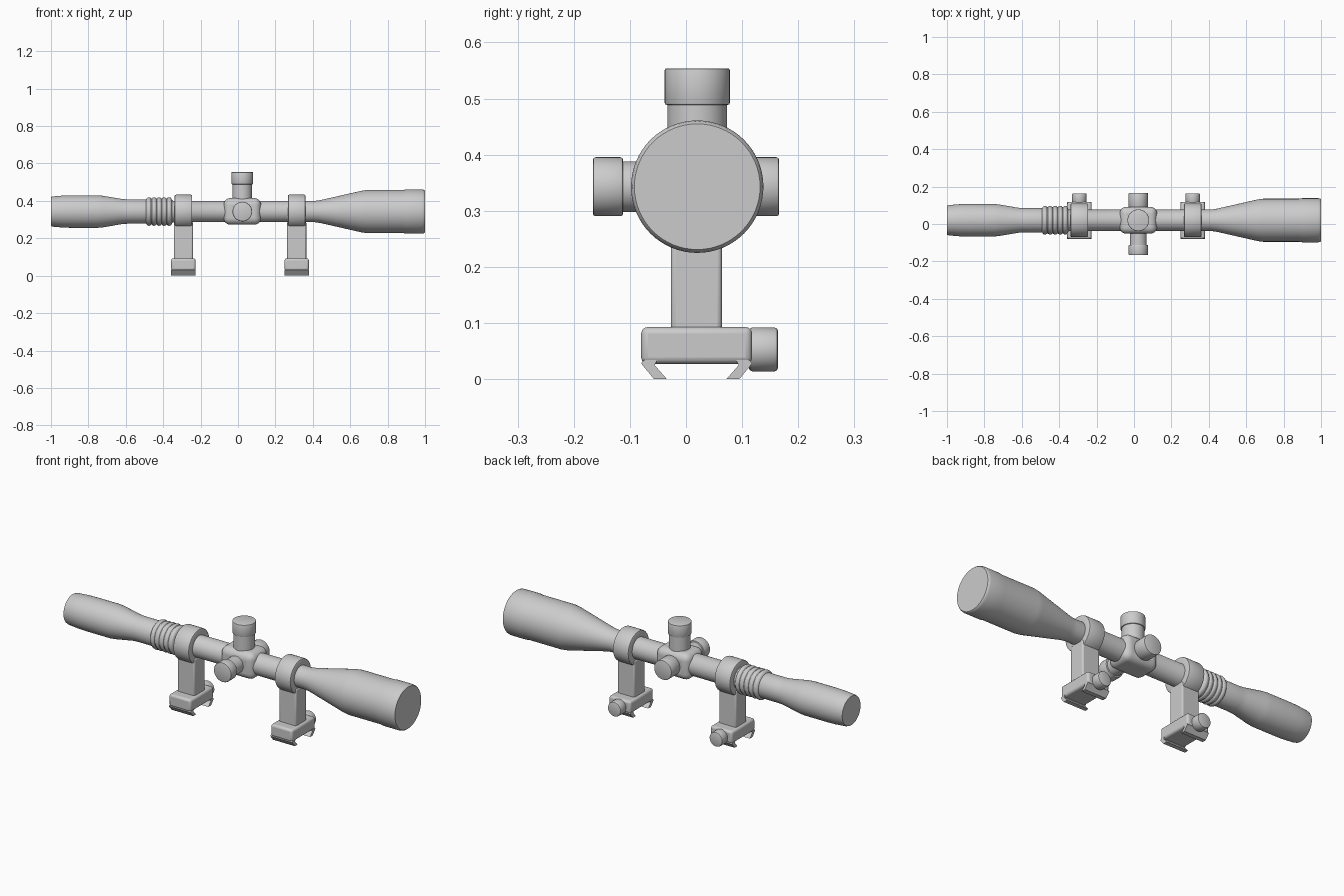
import bpy, bmesh, math
from mathutils import Matrix, Vector

if "Cube" in bpy.data.objects:
    bpy.data.objects.remove(bpy.data.objects["Cube"])

CY, CZ = 0.02, 0.343          # optical axis
X, Y, Z = Vector((1, 0, 0)), Vector((0, 1, 0)), Vector((0, 0, 1))


def finish(name, bm, bevel=0, segs=3, angle=35):
    bmesh.ops.recalc_face_normals(bm, faces=bm.faces)
    me = bpy.data.meshes.new(name)
    bm.to_mesh(me)
    bm.free()
    ob = bpy.data.objects.new(name, me)
    bpy.context.collection.objects.link(ob)
    if bevel:
        m = ob.modifiers.new("bevel", 'BEVEL')
        m.width, m.segments, m.limit_method = bevel, segs, 'ANGLE'
    bpy.ops.object.select_all(action='DESELECT')
    ob.select_set(True)
    bpy.context.view_layer.objects.active = ob
    bpy.ops.object.shade_smooth_by_angle(angle=math.radians(angle))
    return ob


def lathe(name, profile, origin, axis, closed=False, n=48):
    """Revolve (distance along axis, radius) points around an axis."""
    bm = bmesh.new()
    rot = axis.to_track_quat('Z', 'Y').to_matrix().to_4x4()
    rings = [[bm.verts.new((r * math.cos(2 * math.pi * i / n),
                            r * math.sin(2 * math.pi * i / n), d))
              for i in range(n)] for d, r in profile]
    pairs = list(zip(rings, rings[1:]))
    if closed:
        pairs.append((rings[-1], rings[0]))
    else:
        bm.faces.new(rings[0])
        bm.faces.new(rings[-1])
    for a, b in pairs:
        for i in range(n):
            j = (i + 1) % n
            bm.faces.new((a[i], a[j], b[j], b[i]))
    bm.transform(Matrix.Translation(origin) @ rot)
    return finish(name, bm)


def knob(name, origin, axis, d0, d1, r, c=0.005):
    lathe(name, [(d0, r - c), (d0 + c * .3, r - c * .3), (d0 + c, r), (d1 - c, r),
                 (d1 - c * .3, r - c * .3), (d1, r - c)], origin, axis)


def box(name, lo, hi, bevel, segs=3):
    lo, hi = Vector(lo), Vector(hi)
    bm = bmesh.new()
    bmesh.ops.create_cube(bm, size=1)
    bm.transform(Matrix.Translation((lo + hi) / 2) @ Matrix.Diagonal((*(hi - lo), 1)))
    return finish(name, bm, bevel, segs)


# Main tube: eyepiece, slim body, objective bell
lathe("scope_tube", [
    (-1, .078), (-.99, .081), (-.93, .086), (-.88, .087), (-.75, .087), (-.72, .084),
    (-.62, .067), (-.59, .065), (-.36, .065), (-.345, .057), (.41, .057), (.44, .061),
    (.66, .111), (.69, .115), (.88, .115), (.90, .118), (.985, .118),
    (.995, .116), (1, .112)], (0, CY, CZ), X, n=64)

# Zoom ring: five rounded ribs
ribs = [(-.492, .064)]
for i in range(5):
    s = -.488 + i * .027
    ribs += [(s, .070), (s + .004, .0745), (s + .012, .0765), (s + .020, .0745), (s + .024, .070)]
ribs.append((-.352, .060))
lathe("zoom_ring", ribs, (0, CY, CZ), X)

# Turret housing and turrets
TX = .023
box("turret_housing", (TX - .1, CY - .072, CZ - .07), (TX + .1, CY + .072, CZ + .072), .036, 6)
hub = (TX, CY, CZ)
lathe("top_turret_neck", [(.05, .053), (.148, .053)], hub, Z)
knob("top_turret_cap", hub, Z, .146, .211, .058, .003)
lathe("front_turret_neck", [(.05, .045), (.135, .045)], hub, -Y)
knob("front_turret_cap", hub, -Y, .132, .186, .0525)
knob("rear_turret_cap", hub, Y, .07, .146, .0525)

# Two mounts: ring, post, base, side knob and rail claws
for label, mx in (("rear", -.292), ("front", .314)):
    h = .047
    lathe(label + "_mount_ring", [
        (-h, .054), (-h, .084), (-h + .002, .088), (-h + .007, .090),
        (h - .007, .090), (h - .002, .088), (h, .084), (h, .054)],
        (mx, CY, CZ), X, closed=True)
    box(label + "_mount_post", (mx - .051, -.027, .085), (mx + .051, .064, .29), .008)
    box(label + "_mount_base", (mx - .065, -.08, .027), (mx + .065, .118, .093), .012)
    knob(label + "_clamp_knob", (mx, 0, .053), Y, .112, .164, .039, .006)
    for side in (-1, 1):
        bm = bmesh.new()
        prof = [(.098, .034), (.074, .034), (.053, 0), (.076, 0)]
        prof = [(.099, .028), (.094, .034), (.070, .034), (.075, .025), (.053, 0), (.076, 0)]
        f = bm.faces.new([bm.verts.new((mx - .065, .019 + side * y, z)) for y, z in prof])
        ext = bmesh.ops.extrude_face_region(bm, geom=[f])
        bmesh.ops.translate(bm, vec=(.13, 0, 0),
                            verts=[v for v in ext["geom"] if isinstance(v, bmesh.types.BMVert)])
        finish(f"{label}_rail_claw_{'left' if side < 0 else 'right'}", bm)
